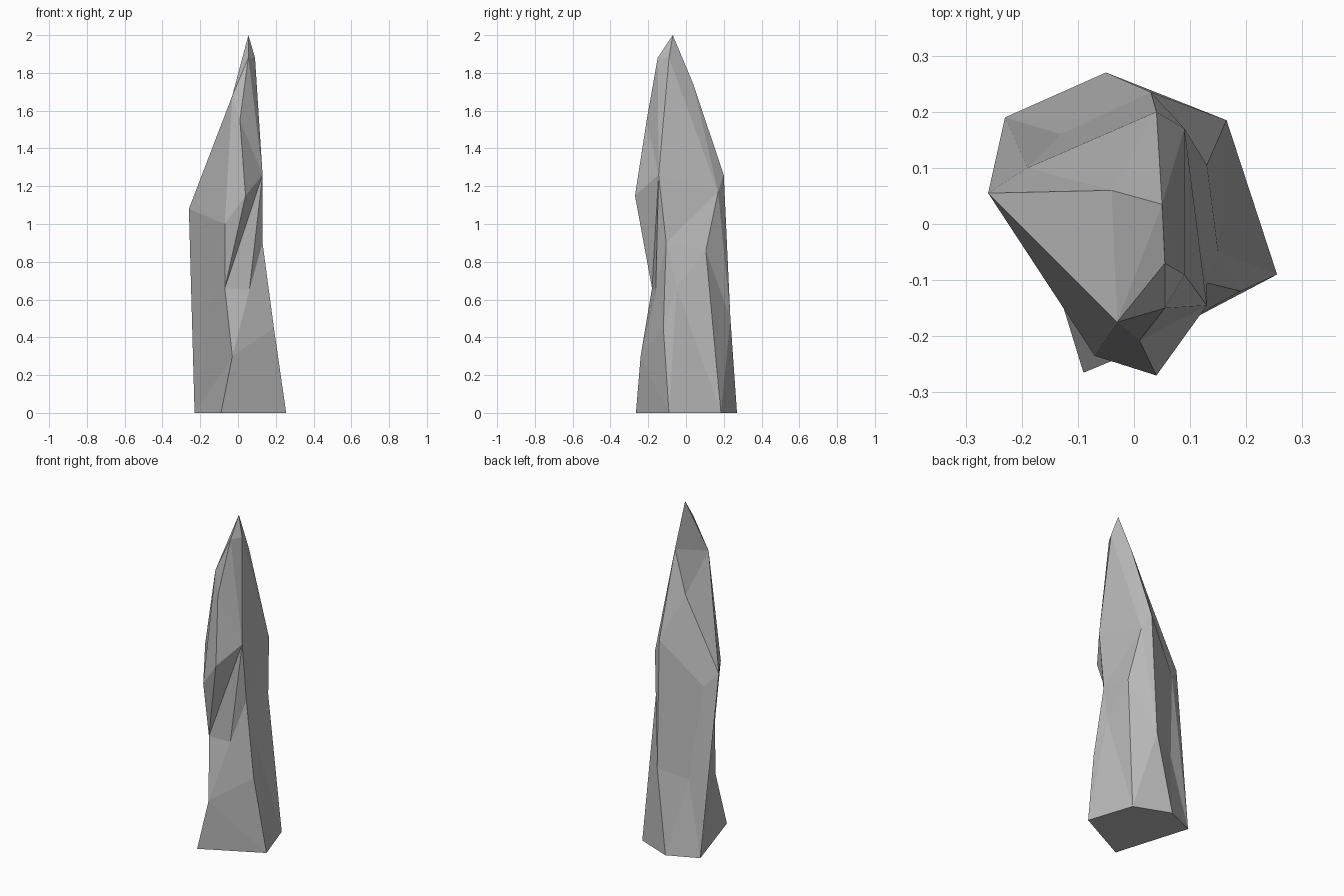
import bpy
import bmesh

if "Cube" in bpy.data.objects:
    bpy.data.objects.remove(bpy.data.objects["Cube"])

# Points shared by several ridges
apex = (0.055, -0.07, 2.0)
foot_front, foot_right, foot_left = (-0.09, -0.265, 0), (0.255, -0.09, 0), (-0.23, 0.19, 0)
front_low = (-0.03, -0.24, 0.3)
front_high = (-0.03, -0.175, 1.68)
right_mid, right_bend = (0.13, -0.105, 0.9), (0.13, -0.145, 1.26)
right_high = (0.09, -0.09, 1.88)
back_high = (0.05, 0.035, 1.75)

# Ridge lines running up the crystal, counter-clockwise seen from above
ridges = [
    [foot_front, front_low, (-0.07, -0.18, 0.66), (-0.07, -0.235, 1.0), front_high, apex],
    [foot_front, front_low, (0.06, -0.16, 0.65), right_bend, (0.04, -0.27, 1.15),
     (0.01, -0.208, 1.55), (0.055, -0.15, 1.88), apex],
    [foot_right, (0.19, -0.12, 0.45), right_mid, right_bend, right_high, apex],
    [foot_right, (0.15, -0.05, 0.66), right_mid, right_bend, right_high, apex],
    [(0.165, 0.185, 0), (0.13, 0.105, 0.86), (0.09, 0.17, 1.17), back_high, apex],
    [(-0.05, 0.27, 0), (0.03, 0.235, 0.5), (0.04, 0.2, 1.26), back_high, apex],
    [foot_left, (-0.13, 0.16, 0.44), (-0.19, 0.1, 1.0), (-0.04, 0.06, 1.5), back_high, apex],
    [foot_left, (-0.26, 0.055, 1.08), front_high, apex],
]
# Facet order for the gaps that do not simply climb by height (A = first ridge, B = second)
orders = {0: "ABBABBABABAB", 1: "ABABBAAAABAB", 3: "ABABAABAB"}

bm = bmesh.new()
verts = {}


def vert(p):
    if p not in verts:
        verts[p] = bm.verts.new(p)
    return verts[p]


def triangle(*points):
    if len(set(points)) == 3:
        bm.faces.new([vert(p) for p in points])


def climb(a, b):
    """Order of steps up two ridges, lowest next point first."""
    steps = [(p[2], "A") for p in a[1:]] + [(p[2], "B") for p in b[1:]]
    return "".join(side for _, side in sorted(steps))


def stitch(a, b, order):
    """Fill the gap between two ridges with triangles, from the bottom up."""
    i = j = 0
    for side in order:
        if side == "A":
            triangle(a[i], b[j], a[i + 1])
            i += 1
        else:
            triangle(a[i], b[j], b[j + 1])
            j += 1


# Crystal sides
for k, ridge in enumerate(ridges):
    following = ridges[(k + 1) % len(ridges)]
    stitch(ridge, following, orders.get(k) or climb(ridge, following))

# Flat base
feet = list(dict.fromkeys(r[0] for r in ridges))
bm.faces.new([vert(p) for p in reversed(feet)])
bmesh.ops.recalc_face_normals(bm, faces=bm.faces[:])

mesh = bpy.data.meshes.new("crystal_spire")
bm.to_mesh(mesh)
bm.free()

# Dark grey stone colour
stone = bpy.data.materials.new("dark_stone")
stone.diffuse_color = (0.48, 0.48, 0.48, 1)
stone.use_nodes = True
stone.node_tree.nodes["Principled BSDF"].inputs["Base Color"].default_value = stone.diffuse_color
mesh.materials.append(stone)
bpy.context.collection.objects.link(bpy.data.objects.new("crystal_spire", mesh))
